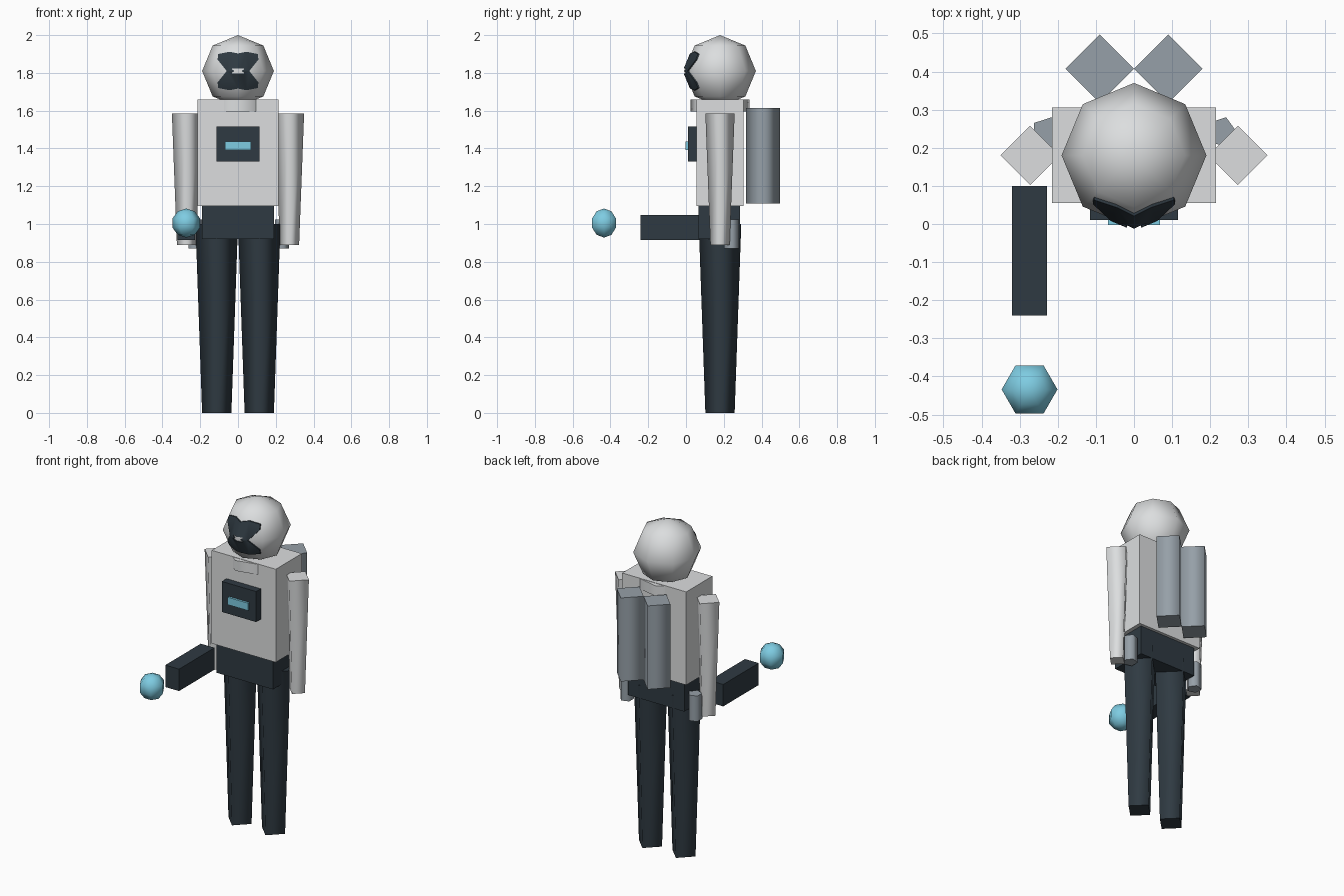
import bpy, bmesh, math

cube = bpy.data.objects.get("Cube")
if cube:
    bpy.data.objects.remove(cube, do_unlink=True)


def material(name, rgb):
    # 8-bit display colour to linear
    lin = [((c / 255 + 0.055) / 1.055) ** 2.4 for c in rgb]
    mat = bpy.data.materials.new(name)
    mat.use_nodes = True
    mat.diffuse_color = (*lin, 1)
    bsdf = next(n for n in mat.node_tree.nodes if n.type == 'BSDF_PRINCIPLED')
    bsdf.inputs["Base Color"].default_value = (*lin, 1)
    return mat


LIGHT = material("light grey", (220, 222, 223))
DARK = material("dark slate", (47, 58, 66))
METAL = material("steel grey", (150, 160, 168))
BLUE = material("pale blue", (126, 204, 226))
BODY_Y = 0.18


def finish(name, bm, mat):
    bmesh.ops.remove_doubles(bm, verts=bm.verts, dist=0.0001)
    bmesh.ops.recalc_face_normals(bm, faces=bm.faces)
    mesh = bpy.data.meshes.new(name)
    bm.to_mesh(mesh)
    bm.free()
    mesh.materials.append(mat)
    obj = bpy.data.objects.new(name, mesh)
    bpy.context.collection.objects.link(obj)
    return obj


def box(name, lo, hi, mat):
    bm = bmesh.new()
    bmesh.ops.create_cube(bm, size=1)
    for v in bm.verts:
        v.co = [(a + b) / 2 + c * (b - a) for a, b, c in zip(lo, hi, v.co)]
    return finish(name, bm, mat)


def lathe(name, sides, profile, centre, mat):
    """Smooth-sided solid of (radius, height) rings, flat caps, first corner on +x."""
    bm = bmesh.new()
    rings = []
    for r, z in profile:
        angles = [2 * math.pi * i / sides for i in range(sides)]
        rings.append([bm.verts.new((centre[0] + r * math.cos(a),
                                    centre[1] + r * math.sin(a),
                                    centre[2] + z)) for a in angles])
    for low, high in zip(rings, rings[1:]):
        for i in range(sides):
            j = (i + 1) % sides
            bm.faces.new((low[i], low[j], high[j], high[i])).smooth = True
    for ring, (r, z) in ((rings[0], profile[0]), (rings[-1], profile[-1])):
        if r > 0:
            cap = bm.faces.new(ring)
            for e in cap.edges:
                e.smooth = False
    return finish(name, bm, mat)


def ball(name, sides, bands, radius, centre, mat):
    steps = [math.pi * i / bands for i in range(bands + 1)]
    profile = [(radius * math.sin(a), -radius * math.cos(a)) for a in steps]
    return lathe(name, sides, profile, centre, mat)


# Head and neck ring
HEAD = (0, BODY_Y, 1.81)
ball("head", 8, 4, 0.19, HEAD, LIGHT)
lathe("collar", 7, [(0.159, 1.595), (0.159, 1.658)], (0, BODY_Y, 0), LIGHT)

# Visor: a slightly larger head shell trimmed to a notched outline with a centre gap
visor = ball("visor", 8, 4, 0.1975, HEAD, DARK)
quarter = [(0.06, 0), (0.108, 0.06), (0.105, 0.09), (0.045, 0.102), (0, 0.093)]
half = quarter + [(-x, z) for x, z in quarter[-2::-1]]
outline = half + [(x, -z) for x, z in half[-2:0:-1]]
bm = bmesh.new()
outer = [bm.verts.new((x, -0.1, HEAD[2] + z)) for x, z in outline]
inner = [bm.verts.new((x * 0.3, -0.1, HEAD[2] + z * 0.14)) for x, z in outline]
for i in range(len(outline)):
    j = (i + 1) % len(outline)
    bm.faces.new((outer[i], outer[j], inner[j], inner[i]))
extruded = bmesh.ops.extrude_face_region(bm, geom=bm.faces[:])
for item in extruded["geom"]:
    if isinstance(item, bmesh.types.BMVert):
        item.co.y = 0.12
cutter = finish("visor_cutter", bm, DARK)
cutter.hide_render = True
cutter.hide_set(True)
trim = visor.modifiers.new("trim", 'BOOLEAN')
trim.operation = 'INTERSECT'
trim.solver = 'EXACT'
trim.object = cutter

# Torso, hips and chest panel
box("torso", (-0.215, 0.055, 1.095), (0.215, 0.305, 1.66), LIGHT)
box("hips", (-0.19, 0.065, 0.92), (0.19, 0.287, 1.095), DARK)
box("chest_panel", (-0.115, 0.01, 1.33), (0.115, 0.06, 1.515), DARK)
box("chest_screen", (-0.068, -0.003, 1.392), (0.068, 0.011, 1.437), BLUE)

# Paired limbs, back tanks and hip canisters
for side, s in (("left", 1), ("right", -1)):
    lathe(side + "_leg", 4, [(0.0775, 0), (0.1125, 1.0)], (s * 0.1125, BODY_Y, 0), DARK)
    lathe(side + "_arm", 4, [(0.051, 0.89), (0.0775, 1.585)], (s * 0.2725, BODY_Y, 0), LIGHT)
    lathe(side + "_tank", 4, [(0.09, 1.108), (0.09, 1.615)], (s * 0.09, 0.407, 0), METAL)
    lathe(side + "_canister", 5, [(0.041, 0.87), (0.041, 1.025)], (s * 0.229, 0.241, 0), METAL)

# Hand-held emitter and the orb floating ahead of it
box("emitter", (-0.32, -0.24, 0.915), (-0.228, 0.1, 1.048), DARK)
ball("orb", 6, 5, 0.077, (-0.274, -0.434, 1.005), BLUE)
